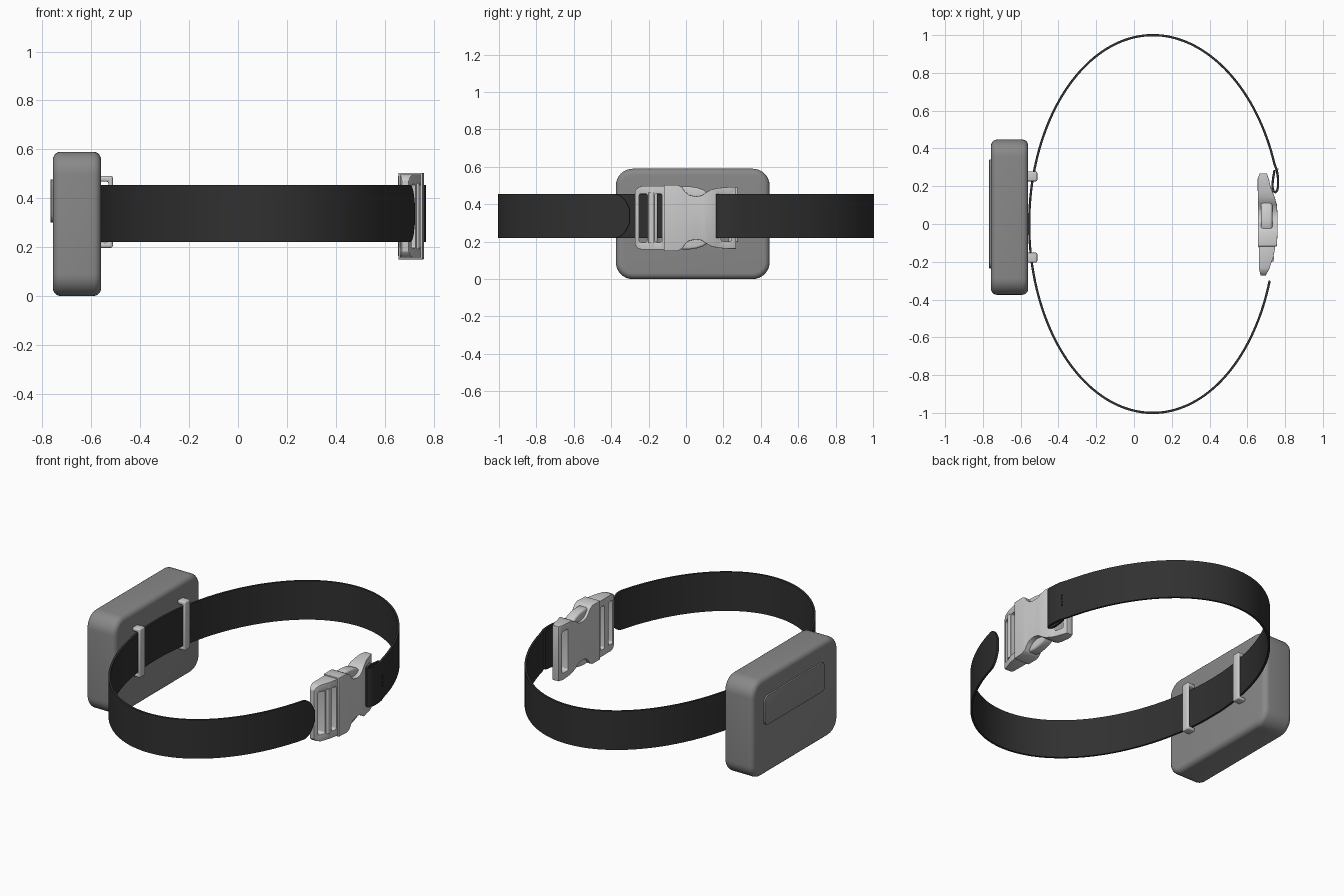
import bpy, bmesh, math
from mathutils import Vector

if "Cube" in bpy.data.objects:
    bpy.data.objects.remove(bpy.data.objects["Cube"])

ZB = 0.327   # buckle mid height
ZS = 0.337   # strap mid height


def material(name, v):
    m = bpy.data.materials.new(name)
    m.diffuse_color = (v, v, v, 1)
    m.use_nodes = True
    m.node_tree.nodes["Principled BSDF"].inputs["Base Color"].default_value = m.diffuse_color
    return m


def add_object(name, bm, mat=None):
    bmesh.ops.recalc_face_normals(bm, faces=bm.faces)
    me = bpy.data.meshes.new(name)
    bm.to_mesh(me)
    bm.free()
    ob = bpy.data.objects.new(name, me)
    bpy.context.collection.objects.link(ob)
    if mat:
        me.materials.append(mat)
    return ob


def prism(name, pts, axis, lo, hi, mat=None):
    """Extrude a 2D outline along an axis: X takes (y,z), Y takes (x,z), Z takes (x,y)."""
    place = {'X': lambda a, b, t: (t, a, b),
             'Y': lambda a, b, t: (a, t, b),
             'Z': lambda a, b, t: (a, b, t)}[axis]
    bm = bmesh.new()
    rings = [[bm.verts.new(place(a, b, t)) for a, b in pts] for t in (lo, hi)]
    n = len(pts)
    for r in rings:
        bm.faces.new(r)
    for i in range(n):
        j = (i + 1) % n
        bm.faces.new((rings[0][i], rings[0][j], rings[1][j], rings[1][i]))
    return add_object(name, bm, mat)


def round_rect(a0, a1, b0, b1, r, seg=8):
    pts = []
    for k, (a, b) in enumerate([(a1 - r, b1 - r), (a0 + r, b1 - r), (a0 + r, b0 + r), (a1 - r, b0 + r)]):
        for i in range(seg + 1):
            t = math.pi / 2 * (k + i / seg)
            pts.append((a + r * math.cos(t), b + r * math.sin(t)))
    return pts


def mirrored(half):
    """Close a (y, half height) outline around the buckle's mid height."""
    return [(y, ZB + h) for y, h in half] + [(y, ZB - h) for y, h in reversed(half)]


def finish(ob, bevel=0, seg=3, keep=None, holes=()):
    """Intersect, cut, bevel, bake the modifiers and smooth."""
    for cutter, op in [(keep, 'INTERSECT')] * bool(keep) + [(h, 'DIFFERENCE') for h in holes]:
        cutter.hide_render = True
        m = ob.modifiers.new("cut", 'BOOLEAN')
        m.operation, m.object, m.solver = op, cutter, 'EXACT'
    if bevel:
        m = ob.modifiers.new("bevel", 'BEVEL')
        m.width, m.segments = bevel, seg
        m.limit_method, m.angle_limit = 'ANGLE', math.radians(35)
    dg = bpy.context.evaluated_depsgraph_get()
    me = bpy.data.meshes.new_from_object(ob.evaluated_get(dg))
    ob.modifiers.clear()
    ob.data = me
    for c in ([keep] if keep else []) + list(holes):
        bpy.data.objects.remove(c)
    bpy.ops.object.select_all(action='DESELECT')
    ob.select_set(True)
    bpy.context.view_layer.objects.active = ob
    bpy.ops.object.shade_smooth_by_angle(angle=math.radians(40))
    return ob


dark = material("strap_black", 0.03)
grey = material("case_grey", 0.25)

# Case with its raised plate
finish(prism("case", round_rect(-0.375, 0.447, 0, 0.59, 0.09), 'X', -0.757, -0.56, grey), 0.032, 5)
finish(prism("case_plate", round_rect(-0.235, 0.342, 0.3, 0.477, 0.035, 5), 'X', -0.767, -0.74, grey), 0.004, 2)

# Two strap keepers on the inner face of the case
for i, y in enumerate((0.252, -0.178)):
    u = [(-0.57, 0.197), (-0.512, 0.197), (-0.512, 0.491), (-0.57, 0.491),
         (-0.57, 0.468), (-0.53, 0.468), (-0.53, 0.218), (-0.57, 0.218)]
    finish(prism(f"strap_keeper_{i + 1}", u, 'Y', y - 0.026, y + 0.026), 0.008)

# Strap path: free end, round the oval, then folded back at the buckle
path = []
t0, t1 = -math.asin(0.3), -2 * math.pi + math.asin(0.32)
N = 150
for i in range(N + 1):
    t = t0 + (t1 - t0) * (i / N)
    if i < 6:                                   # finer steps at the rounded tip
        for f in (0, 0.33, 0.66):
            tt = t0 + (t1 - t0) * ((i + f) / N)
            path.append((0.1 + 0.648 * math.cos(tt), math.sin(tt)))
        continue
    c, s = math.cos(t), math.sin(t)
    rx = 0.655 if c < 0 else (0.648 if s < 0 else 0.655 + 0.025 * c)
    path.append((0.1 + rx * c, s))
path += [(0.757, 0.28), (0.7615, 0.25), (0.763, 0.22), (0.762, 0.195), (0.757, 0.175),
         (0.748, 0.167), (0.739, 0.173), (0.734, 0.19), (0.733, 0.21), (0.737, 0.245), (0.744, 0.285)]
P = [Vector(p) for p in path]
bm = bmesh.new()
rings, dist, R, HT = [], 0, 0.085, 0.006
for i, p in enumerate(P):
    if i:
        dist += (p - P[i - 1]).length
    d = (P[min(i + 1, len(P) - 1)] - P[max(i - 1, 0)]).normalized()
    n = Vector((d.y, -d.x)) * HT
    h = 0.117
    if dist < R:
        h *= max(0.3, math.sqrt(1 - ((R - dist) / R) ** 2))
    rings.append([bm.verts.new((p.x + s * n.x, p.y + s * n.y, ZS + z))
                  for s, z in ((1, h), (1, -h), (-1, -h), (-1, h))])
for a, b in zip(rings, rings[1:]):
    for k in range(4):
        bm.faces.new((a[k], a[(k + 1) % 4], b[(k + 1) % 4], b[k]))
bm.faces.new(rings[0])
bm.faces.new(rings[-1])
finish(add_object("strap", bm, dark))

# Stitched tack where the fold is sewn down
for i in range(4):
    z = ZS - 0.03 + i * 0.02
    prism(f"stitch_{i + 1}", round_rect(0.288, 0.294, z - 0.005, z + 0.005, 0.002, 2), 'X', 0.75, 0.764, dark)


def window(y0, y1, h):
    return prism("window_cutter", round_rect(y0, y1, ZB - h, ZB + h, 0.01, 4), 'X', 0.5, 0.9)


# Buckle plug: ladder frame with two slots
side = prism("side_cutter", [(0.662, -0.24), (0.67, -0.272), (0.698, -0.272), (0.715, -0.24), (0.738, -0.175),
                             (0.746, -0.13), (0.746, -0.09), (0.66, -0.09)], 'Z', 0, 1)
plug = prism("buckle_plug", mirrored([(-0.275, 0.12), (-0.272, 0.145), (-0.258, 0.162), (-0.235, 0.17),
                                      (-0.08, 0.17)]), 'X', 0.6, 0.8)
finish(plug, 0.007, 3, side, [window(-0.25, -0.207, 0.13), window(-0.166, -0.128, 0.13)])

# Grip bar across the ladder frame
finish(prism("grip_bar", round_rect(0.715, 0.742, -0.2, -0.168, 0.01, 4), 'Z', ZB - 0.135, ZB + 0.135))

# Buckle socket: waisted body flaring to the strap end
side = prism("side_cutter", [(0.656, -0.2), (0.75, -0.2), (0.757, -0.1), (0.761, -0.03), (0.761, 0.04),
                             (0.756, 0.105), (0.742, 0.15), (0.724, 0.195), (0.716, 0.23), (0.703, 0.268),
                             (0.665, 0.268), (0.655, 0.24)], 'Z', 0, 1)
socket = prism("buckle_socket", mirrored([(-0.118, 0.177), (-0.045, 0.177), (-0.022, 0.165), (-0.005, 0.14),
                                          (0.015, 0.123), (0.05, 0.115), (0.085, 0.12), (0.11, 0.138),
                                          (0.135, 0.152), (0.17, 0.16), (0.225, 0.165), (0.268, 0.165)]),
               'X', 0.6, 0.8)
finish(socket, 0.008, 3, side, [window(0.188, 0.243, 0.125)])

# Squeeze arms showing at the waist on both sides
for name, s in (("upper", 1), ("lower", -1)):
    arm = [(-0.04, 0.08), (-0.04, 0.155), (-0.02, 0.168), (0.02, 0.168), (0.06, 0.162), (0.095, 0.15),
           (0.118, 0.132), (0.118, 0.08)]
    finish(prism(f"squeeze_arm_{name}", [(y, ZB + s * h) for y, h in arm], 'X', 0.672, 0.732), 0.012, 4)
